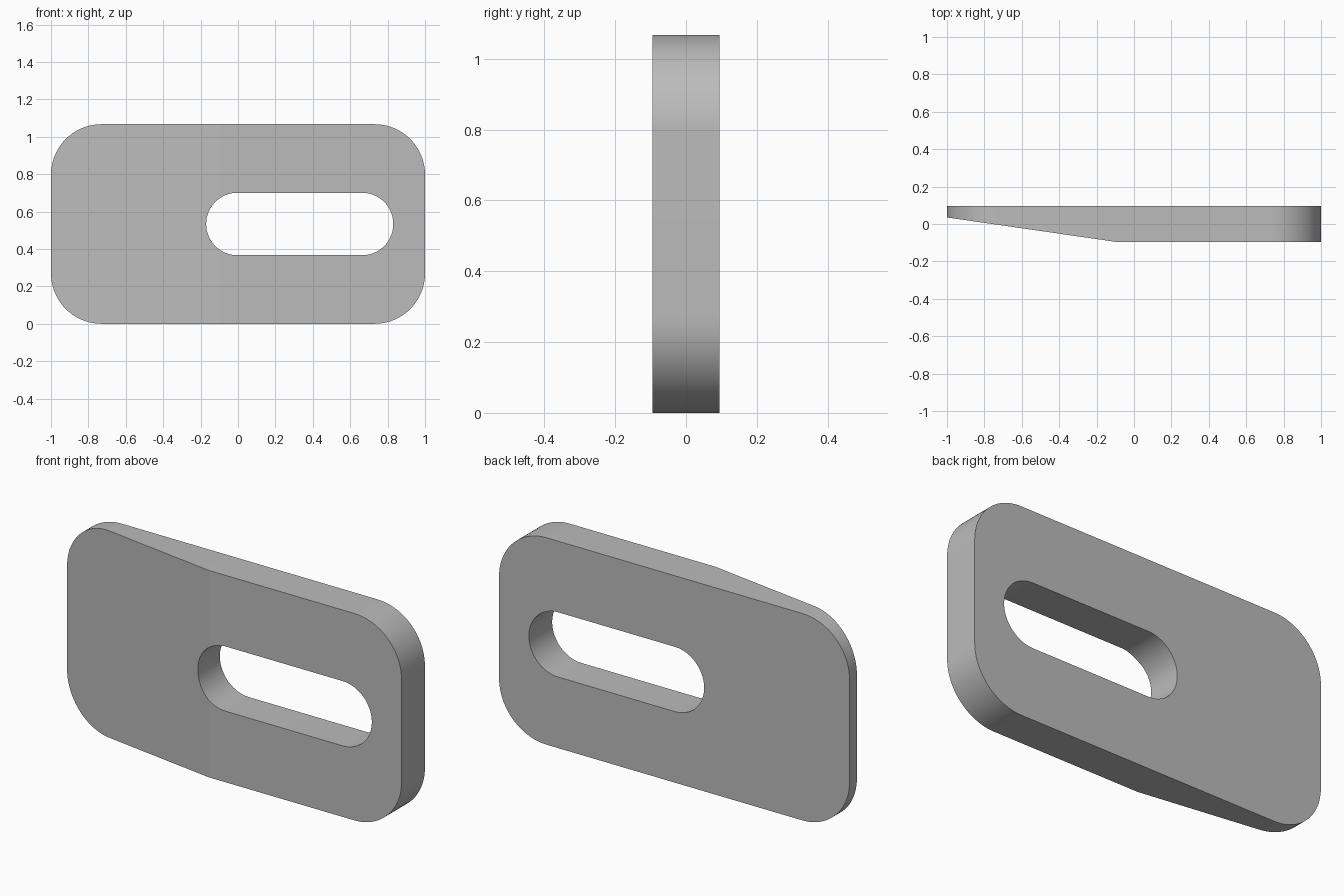
import bpy, bmesh, math
from mathutils import Vector

cube = bpy.data.objects.get("Cube")
if cube:
    bpy.data.objects.remove(cube, do_unlink=True)

HEIGHT = 1.067
HALF_DEPTH = 0.095
BEND_X = -0.1       # where the front face starts to slope back
TIP_Y = 0.035       # front face at the thin end
STEPS = 24          # segments per quarter circle


def rounded_loop(bm, x0, x1, z0, z1, r):
    """Closed loop of edges round a rectangle with rounded corners."""
    centres = [(x1 - r, z1 - r), (x0 + r, z1 - r), (x0 + r, z0 + r), (x1 - r, z0 + r)]
    verts = []
    for quarter, (cx, cz) in enumerate(centres):
        for i in range(STEPS + 1):
            a = (quarter + i / STEPS) * math.pi / 2
            p = Vector((cx + r * math.cos(a), HALF_DEPTH, cz + r * math.sin(a)))
            if not verts or (p - verts[-1].co).length > 1e-5:
                verts.append(bm.verts.new(p))
    if (verts[0].co - verts[-1].co).length < 1e-5:
        bm.verts.remove(verts.pop())
    return [bm.edges.new((v, verts[(i + 1) % len(verts)])) for i, v in enumerate(verts)]


bm = bmesh.new()

# Plate outline and slot, filled as one flat face with a hole
mid = HEIGHT / 2
slot_r = 0.167
edges = rounded_loop(bm, -1, 1, 0, HEIGHT, 0.27)
edges += rounded_loop(bm, -0.17, 0.83, mid - slot_r, mid + slot_r, slot_r)
bmesh.ops.triangle_fill(bm, edges=edges, use_beauty=True, normal=(0, 1, 0))

# Edge along the bend line
bmesh.ops.bisect_plane(bm, geom=bm.verts[:] + bm.edges[:] + bm.faces[:],
                       plane_co=(BEND_X, 0, 0), plane_no=(1, 0, 0))

# Thickness, with the front sloping back towards the thin end
result = bmesh.ops.extrude_face_region(bm, geom=bm.faces[:], use_keep_orig=True)
for v in result["geom"]:
    if isinstance(v, bmesh.types.BMVert):
        t = max(0, (BEND_X - v.co.x) / (BEND_X + 1))
        v.co.y = -HALF_DEPTH + t * (TIP_Y + HALF_DEPTH)
bmesh.ops.recalc_face_normals(bm, faces=bm.faces[:])

mesh = bpy.data.meshes.new("slotted_plate")
bm.to_mesh(mesh)
bm.free()
plate = bpy.data.objects.new("slotted_plate", mesh)
bpy.context.collection.objects.link(plate)

# Plain grey material
grey = bpy.data.materials.new("plain_grey")
grey.use_nodes = True
colour = (0.5, 0.5, 0.5, 1)
grey.diffuse_color = colour
grey.node_tree.nodes["Principled BSDF"].inputs["Base Color"].default_value = colour
mesh.materials.append(grey)

# Smooth round corners, crisp bend and rims
bpy.ops.object.select_all(action='DESELECT')
plate.select_set(True)
bpy.context.view_layer.objects.active = plate
bpy.ops.object.shade_smooth_by_angle(angle=math.radians(6))
